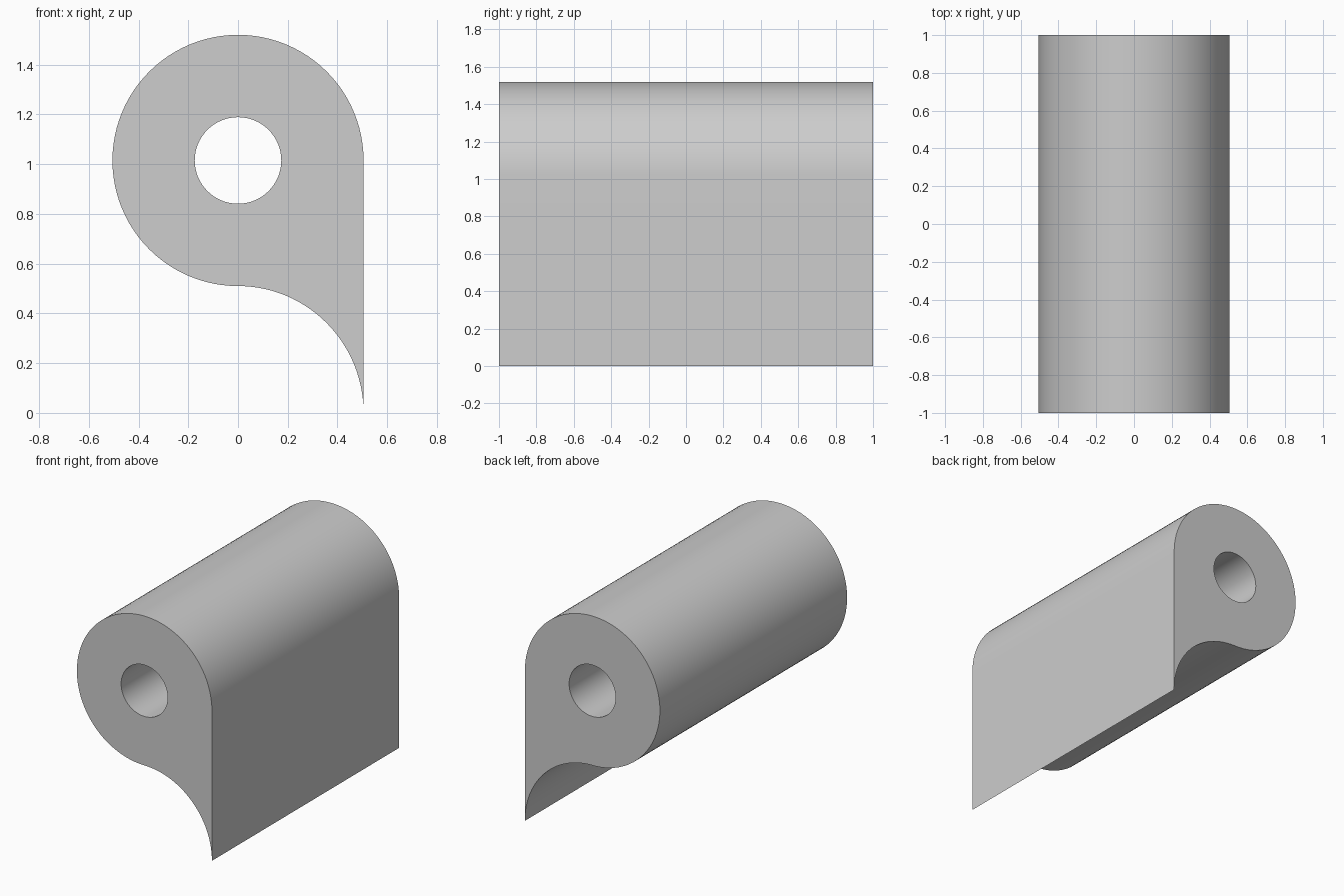
import bpy
import bmesh
from math import sin, cos, pi

default = bpy.data.objects.get("Cube")
if default:
    bpy.data.objects.remove(default)

R = 0.505            # barrel radius
HOLE = 0.174         # bore radius
CENTRE = 1.015       # barrel axis height
SKIRT = CENTRE - R   # height of the concave skirt
HALF = 1.0           # half length


def arc(cz, rx, rz, start, end, steps):
    """Points on an elliptical arc in the xz plane, start included, end left out."""
    angles = (start + (end - start) * i / steps for i in range(steps))
    return [(rx * cos(a), -HALF, cz + rz * sin(a)) for a in angles]


# Profile: barrel from its +x side round to the bottom, concave skirt, tip
outline = arc(CENTRE, R, R, 0, 1.5 * pi, 72)
outline += arc(0, R, SKIRT, pi / 2, 0, 28) + [(R, -HALF, 0)]
bore = arc(CENTRE, HALF * HOLE, HOLE, 0, 2 * pi, 64)

bm = bmesh.new()
edges = []
for loop in (outline, bore):
    verts = [bm.verts.new(p) for p in loop]
    edges += [bm.edges.new((v, verts[i - 1])) for i, v in enumerate(verts)]

# Fill the front cap around the bore and extrude it to the back
bmesh.ops.triangle_fill(bm, edges=edges, use_beauty=True)
result = bmesh.ops.extrude_face_region(bm, geom=bm.faces[:], use_keep_orig=True)
moved = [g for g in result["geom"] if isinstance(g, bmesh.types.BMVert)]
bmesh.ops.translate(bm, verts=moved, vec=(0, 2 * HALF, 0))
bmesh.ops.recalc_face_normals(bm, faces=bm.faces[:])

mesh = bpy.data.meshes.new("bored_hinge_barrel")
bm.to_mesh(mesh)
bm.free()
body = bpy.data.objects.new("bored_hinge_barrel", mesh)
bpy.context.collection.objects.link(body)

# Plain grey
colour = (0.61, 0.61, 0.61, 1)
grey = bpy.data.materials.new("light grey")
grey.use_nodes = True
grey.diffuse_color = colour
grey.node_tree.nodes["Principled BSDF"].inputs["Base Color"].default_value = colour
mesh.materials.append(grey)

bpy.ops.object.select_all(action="DESELECT")
body.select_set(True)
bpy.context.view_layer.objects.active = body
bpy.ops.object.shade_smooth_by_angle(angle=pi / 6)
